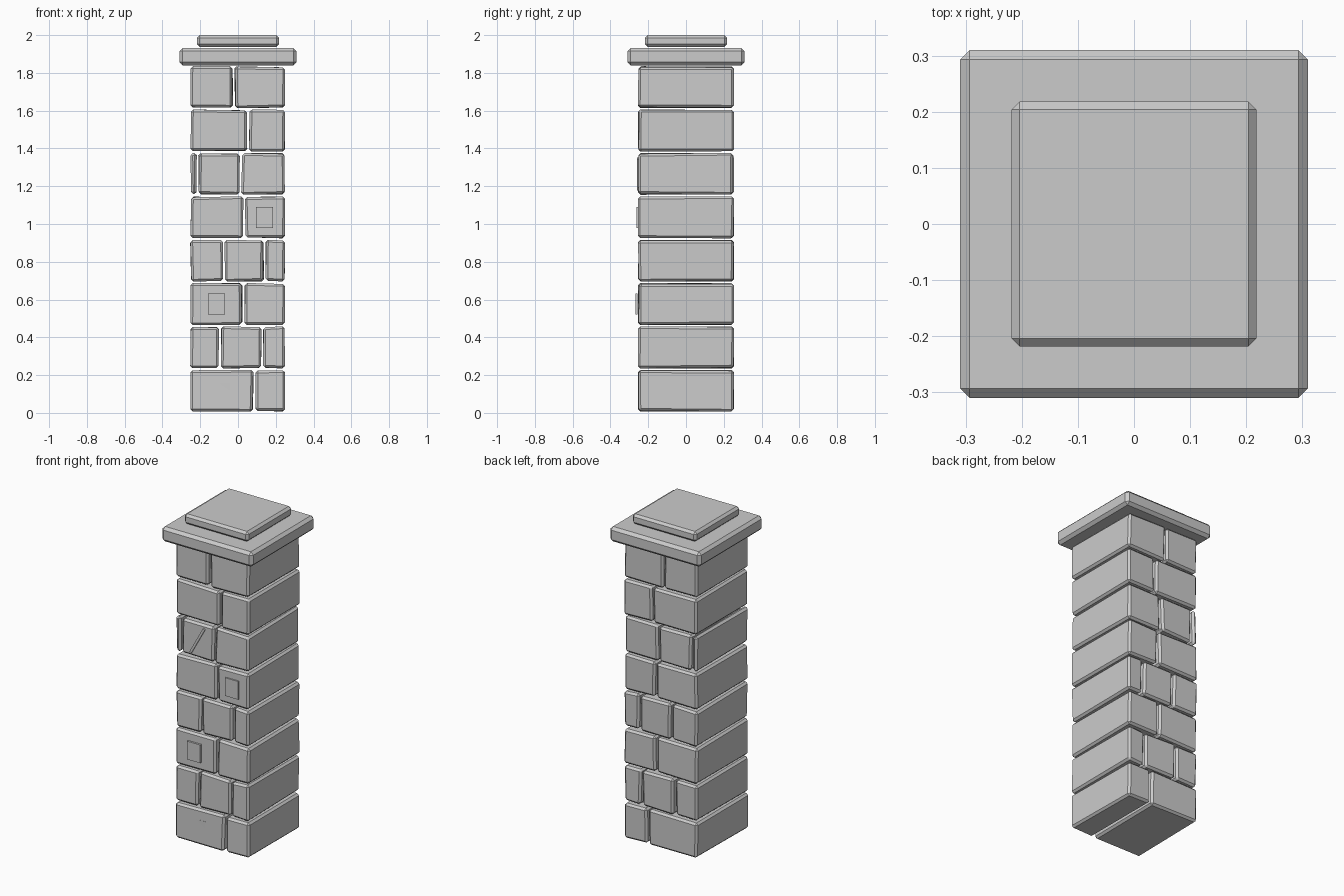
import bpy, bmesh, math, random
from mathutils import Matrix, Vector

if "Cube" in bpy.data.objects:
    bpy.data.objects.remove(bpy.data.objects["Cube"])

random.seed(4)


def block(name, lo, hi, bevel=0.0, jitter=0.0, turn=0.0):
    """Box between two corners, optionally uneven, chamfered and turned about y."""
    lo, hi = Vector(lo), Vector(hi)
    size, mid = hi - lo, (lo + hi) / 2
    bm = bmesh.new()
    bmesh.ops.create_cube(bm, size=1.0)
    for v in bm.verts:
        v.co = Vector(a * b for a, b in zip(v.co, size))
        v.co += Vector(random.uniform(-jitter, jitter) for _ in range(3))
    if bevel:
        bmesh.ops.bevel(bm, geom=bm.edges[:], offset=bevel, segments=1,
                        affect='EDGES', clamp_overlap=True)
    bm.transform(Matrix.Rotation(turn, 4, 'Y'))
    bmesh.ops.recalc_face_normals(bm, faces=bm.faces[:])
    mesh = bpy.data.meshes.new(name)
    bm.to_mesh(mesh)
    bm.free()
    obj = bpy.data.objects.new(name, mesh)
    obj.location = mid
    bpy.context.collection.objects.link(obj)
    return obj


# Stone courses: centre of each vertical joint, from bottom to top
joints = [
    [0.085],
    [-0.095, 0.129],
    [0.028],
    [-0.075, 0.142],
    [0.032],
    [-0.214, 0.013],
    [0.053],
    [-0.023],
]
HALF, GAP, PITCH, HEIGHT = 0.25, 0.0065, 0.2295, 0.217
for row, cuts in enumerate(joints):
    z = 0.009 + row * PITCH
    edges = [-HALF - GAP] + cuts + [HALF - 0.003 + GAP]
    for i, (a, b) in enumerate(zip(edges, edges[1:])):
        block(f"stone_{row + 1}_{i + 1}", (a + GAP, -0.252, z),
              (b - GAP, 0.252, z + HEIGHT), bevel=0.012, jitter=0.0035)

# Two-step cap
block("cap_slab", (-0.31, -0.31, 1.84), (0.31, 0.31, 1.932), bevel=0.017)
block("cap_top", (-0.218, -0.218, 1.938), (0.218, 0.218, 2.0), bevel=0.014)

# Thin chips on the front face
for i, (x, z, y) in enumerate([(0.14, 1.035, -0.263), (-0.115, 0.577, -0.268),
                               (-0.088, 0.105, -0.254)]):
    block(f"chip_{i + 1}", (x - 0.045, y, z - 0.056), (x + 0.045, y + 0.012, z + 0.056))

# Slanted scratch on the front face
block("scratch", (-0.105, -0.259, 1.17), (-0.091, -0.247, 1.36), turn=math.radians(29))
